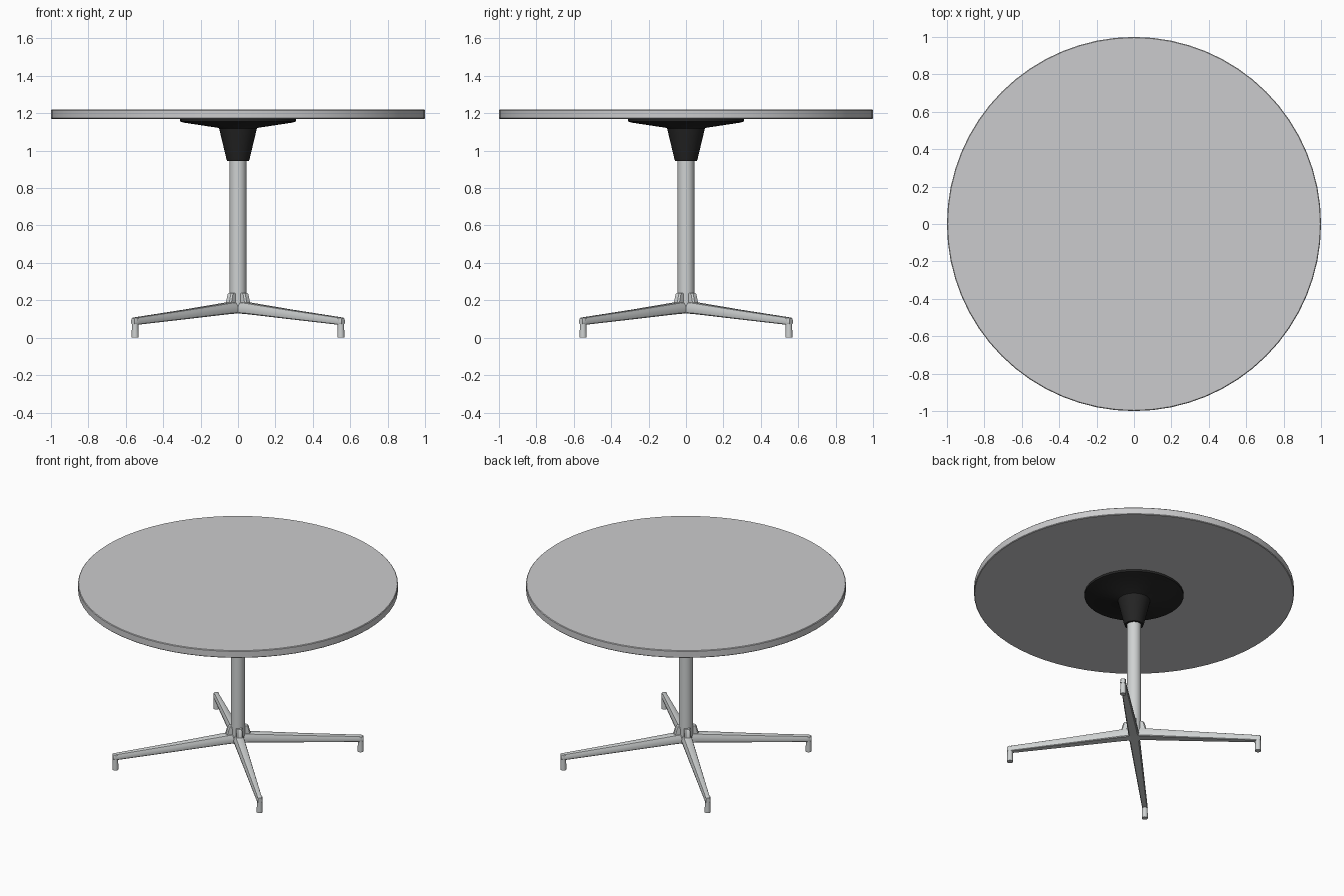
import bpy, bmesh, math
from mathutils import Matrix, Vector

if "Cube" in bpy.data.objects:
    bpy.data.objects.remove(bpy.data.objects["Cube"])


def material(name, rgb):
    m = bpy.data.materials.new(name)
    m.diffuse_color = (*rgb, 1)
    m.use_nodes = True
    m.node_tree.nodes["Principled BSDF"].inputs["Base Color"].default_value = m.diffuse_color
    return m


LAMINATE = material("pale grey laminate", (0.60, 0.60, 0.61))
METAL = material("light grey metal", (0.62, 0.64, 0.64))
BLACK = material("black plastic", (0.018, 0.018, 0.018))


def finish(bm, name, mat, angle=35):
    bmesh.ops.recalc_face_normals(bm, faces=bm.faces)
    mesh = bpy.data.meshes.new(name)
    bm.to_mesh(mesh)
    bm.free()
    mesh.materials.append(mat)
    ob = bpy.data.objects.new(name, mesh)
    bpy.context.collection.objects.link(ob)
    bpy.ops.object.select_all(action='DESELECT')
    ob.select_set(True)
    bpy.context.view_layer.objects.active = ob
    bpy.ops.object.shade_smooth_by_angle(angle=math.radians(angle))
    return ob


def loft(bm, rings):
    """Skin a list of equal-length point rings and cap both ends."""
    rows = [[bm.verts.new(p) for p in ring] for ring in rings]
    n = len(rows[0])
    for a, b in zip(rows, rows[1:]):
        for i in range(n):
            j = (i + 1) % n
            bm.faces.new((a[i], a[j], b[j], b[i]))
    bm.faces.new(rows[0])
    bm.faces.new(rows[-1])


def circle(r, z, n, cx=0.0):
    return [Vector((cx + r * math.cos(2 * math.pi * i / n),
                    r * math.sin(2 * math.pi * i / n), z)) for i in range(n)]


def turned(name, profile, n, mat):
    bm = bmesh.new()
    loft(bm, [circle(r, z, n) for r, z in profile])
    return finish(bm, name, mat)


# Table top with a tiny eased edge
turned("table_top", [(0.996, 1.17), (1.0, 1.174), (1.0, 1.216), (0.996, 1.22)], 64, LAMINATE)

# Mounting plate and tapered socket under the top
turned("mounting_plate", [(0.31, 1.17), (0.31, 1.156), (0.29, 1.150), (0.105, 1.122), (0.10, 1.118)], 32, BLACK)
turned("socket", [(0.103, 1.125), (0.10, 1.115), (0.063, 0.96), (0.058, 0.945)], 32, BLACK)

# Central column
turned("column", [(0.045, 0.13), (0.045, 0.96)], 32, METAL)


def leg_section(r, top, bottom, w):
    """Rounded cross-section: narrow flat top, bulging sides, flat underside."""
    h = top - bottom
    half = [(0.50, 1.0), (0.72, 0.93), (0.90, 0.65), (1.0, 0.32), (0.92, 0.08), (0.75, 0.0)]
    pts = [(w * a, bottom + h * b) for a, b in half]
    pts += [(-y, z) for y, z in reversed(pts)]
    return [Vector((r, y, z)) for y, z in pts]


# Four diagonal legs, each with a raised tab against the column and a round foot
for i, label in enumerate(("back_right", "back_left", "front_left", "front_right")):
    turn = Matrix.Rotation(math.radians(45 + 90 * i), 4, 'Z')

    bm = bmesh.new()
    loft(bm, [leg_section(*s) for s in (
        (0.02, 0.193, 0.130, 0.034), (0.08, 0.188, 0.127, 0.033),
        (0.40, 0.150, 0.100, 0.026), (0.765, 0.110, 0.070, 0.018),
        (0.785, 0.108, 0.070, 0.018), (0.795, 0.103, 0.074, 0.014))])
    bm.transform(turn)
    finish(bm, label + "_leg", METAL)

    bm = bmesh.new()
    loft(bm, [[Vector((x, y, z)) for x, y in
               ((0.02, -w), (r - 0.008, -w), (r, -w * 0.6), (r, w * 0.6), (r - 0.008, w), (0.02, w))]
              for r, w, z in ((0.085, 0.022, 0.15), (0.078, 0.021, 0.19),
                              (0.067, 0.020, 0.232), (0.060, 0.019, 0.24))])
    bm.transform(turn)
    finish(bm, label + "_leg_tab", METAL)

    bm = bmesh.new()
    loft(bm, [circle(r, z, 16, 0.778) for r, z in ((0.019, 0.0), (0.019, 0.02), (0.0175, 0.05), (0.0175, 0.105))])
    bm.transform(turn)
    finish(bm, label + "_foot", METAL)
